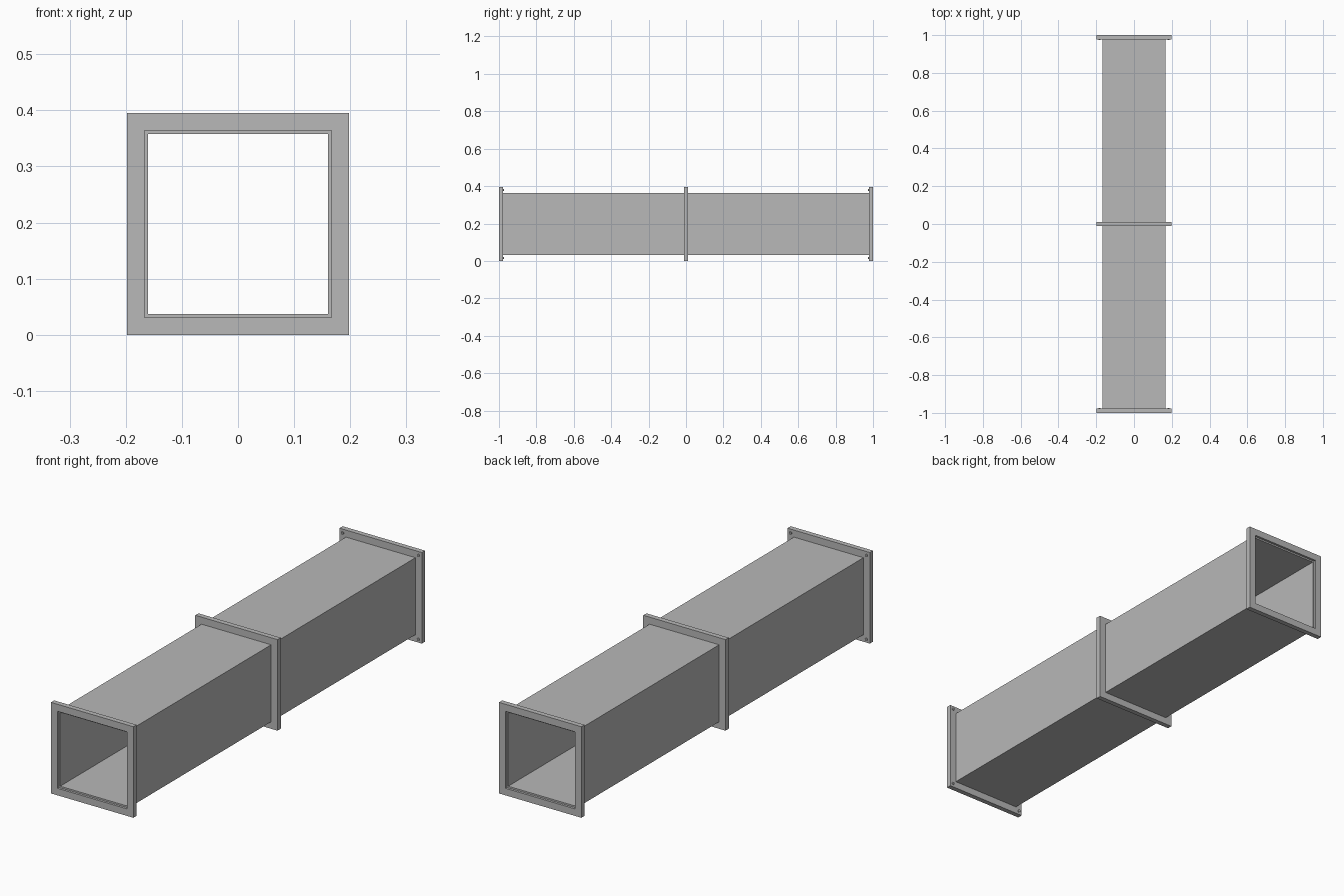
import bpy
import bmesh
import math
from mathutils import Matrix

if "Cube" in bpy.data.objects:
    bpy.data.objects.remove(bpy.data.objects["Cube"], do_unlink=True)

MID_Z = 0.1975     # height of the duct axis
FLANGE = 0.1975    # half width of a flange
OUTER = 0.167      # half width of the duct outside
INNER = 0.16       # half width of the duct bore
THICK = 0.022      # flange thickness
RECESS = 0.01      # duct wall set back inside the end flanges

steel = bpy.data.materials.new("galvanised grey")
steel.use_nodes = True
grey = (0.48, 0.48, 0.48, 1)
steel.diffuse_color = grey
steel.node_tree.nodes["Principled BSDF"].inputs["Base Color"].default_value = grey


def finish(name, bm):
    bmesh.ops.recalc_face_normals(bm, faces=bm.faces)
    mesh = bpy.data.meshes.new(name)
    bm.to_mesh(mesh)
    bm.free()
    mesh.materials.append(steel)
    obj = bpy.data.objects.new(name, mesh)
    bpy.context.collection.objects.link(obj)
    return obj


def square_ring(name, outer, inner, y0, y1):
    """Hollow square section running along y."""
    bm = bmesh.new()
    corners = [(-1, -1), (1, -1), (1, 1), (-1, 1)]
    loops = [[bm.verts.new((sx * half, y, MID_Z + sz * half)) for sx, sz in corners]
             for half, y in [(outer, y0), (outer, y1), (inner, y1), (inner, y0)]]
    for a, b in zip(loops, loops[1:] + loops[:1]):
        for i in range(4):
            j = (i + 1) % 4
            bm.faces.new((a[i], a[j], b[j], b[i]))
    return finish(name, bm)


# Duct and its three flanges
square_ring("duct_wall", OUTER, INNER, RECESS - 1, 1 - RECESS)
square_ring("front_flange", FLANGE, OUTER, -1, THICK - 1)
square_ring("middle_flange", FLANGE, OUTER, -THICK / 2, THICK / 2)
square_ring("back_flange", FLANGE, OUTER, 1 - THICK, 1)

# Small corner bolts on the inward side of the end flanges
for end, side in (("front", -1), ("back", 1)):
    bm = bmesh.new()
    for sx in (-1, 1):
        for sz in (-1, 1):
            place = Matrix.Translation((sx * 0.182, side * (1 - THICK - 0.001), MID_Z + sz * 0.182))
            bmesh.ops.create_cone(bm, cap_ends=True, segments=6, radius1=0.006,
                                  radius2=0.006, depth=0.008,
                                  matrix=place @ Matrix.Rotation(math.pi / 2, 4, "X"))
    finish(end + "_flange_bolts", bm)
